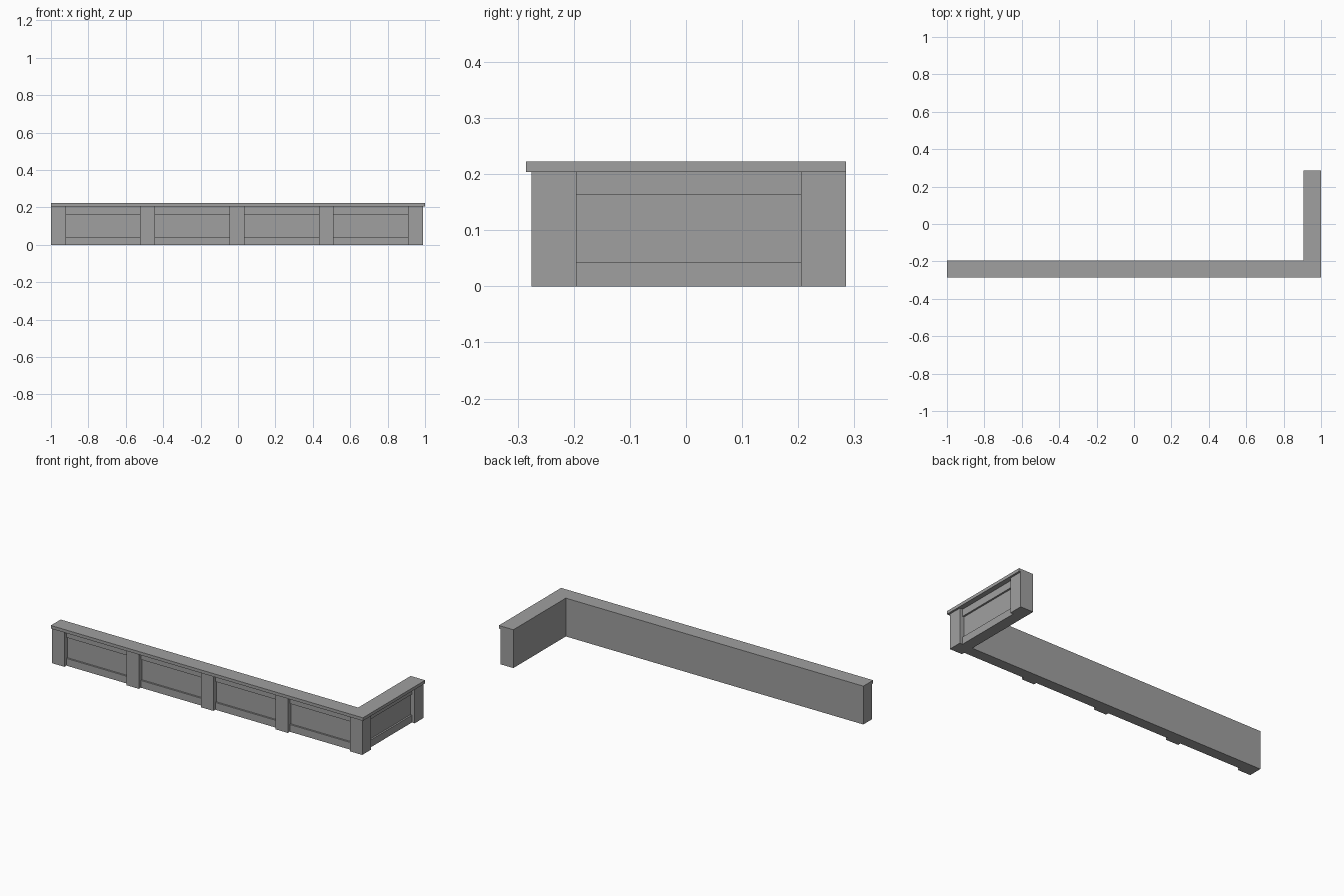
import bpy

cube = bpy.data.objects.get("Cube")
if cube:
    bpy.data.objects.remove(cube, do_unlink=True)

# Single flat grey
grey = bpy.data.materials.new("stone_grey")
grey.use_nodes = True
colour = (0.35, 0.35, 0.35, 1)
grey.diffuse_color = colour
grey.node_tree.nodes["Principled BSDF"].inputs["Base Color"].default_value = colour


def box(name, x, y, z):
    """Box spanning the (low, high) ranges on each axis."""
    bpy.ops.mesh.primitive_cube_add(size=1)
    ob = bpy.context.object
    ob.name = name
    ob.location = [(r[0] + r[1]) / 2 for r in (x, y, z)]
    ob.scale = [r[1] - r[0] for r in (x, y, z)]
    bpy.ops.object.transform_apply(location=True, rotation=False, scale=True)
    ob.data.materials.append(grey)
    return ob


def slab(name, outline, low, high):
    """Upright prism over a plan outline."""
    n = len(outline)
    verts = [(x, y, z) for z in (low, high) for x, y in outline]
    faces = [list(range(n))[::-1], list(range(n, 2 * n))]
    faces += [(i, (i + 1) % n, n + (i + 1) % n, n + i) for i in range(n)]
    mesh = bpy.data.meshes.new(name)
    mesh.from_pydata(verts, [], faces)
    mesh.materials.append(grey)
    ob = bpy.data.objects.new(name, mesh)
    bpy.context.collection.objects.link(ob)
    return ob


def corner(front, side):
    """L-shaped plan with the given outer front and side faces."""
    return [(LEFT, front), (side, front), (side, BACK),
            (INNER_X, BACK), (INNER_X, INNER_Y), (LEFT, INNER_Y)]


LEFT, BACK = -1.0, 0.285
INNER_X, INNER_Y = 0.907, -0.195
POST = 0.08
FRONT, SIDE = -0.275, 0.989
TOP = 0.204
RAIL_IN, PANEL_IN = 0.018, 0.028

# Recessed wall panels and overhanging countertop
slab("wall_panels", corner(FRONT + PANEL_IN, SIDE - PANEL_IN), 0, TOP)
slab("countertop", corner(-BACK, 1.0), TOP, 0.222)

# Posts along the front, and one at the end of the return
pitch = (SIDE - POST - LEFT) / 4
starts = [LEFT + i * pitch for i in range(5)]
for i, x in enumerate(starts):
    box(f"front_post_{i + 1}", (x, x + POST), (FRONT, INNER_Y), (0, TOP))
box("end_post", (INNER_X, SIDE), (BACK - POST, BACK), (0, TOP))

# Lower and upper rails between the posts
for level, z in (("lower", (0, 0.042)), ("upper", (0.163, TOP))):
    for i, x in enumerate(starts[:-1]):
        box(f"{level}_front_rail_{i + 1}", (x + POST, x + pitch),
            (FRONT + RAIL_IN, FRONT + PANEL_IN), z)
    box(f"{level}_side_rail", (SIDE - PANEL_IN, SIDE - RAIL_IN),
        (INNER_Y, BACK - POST), z)
